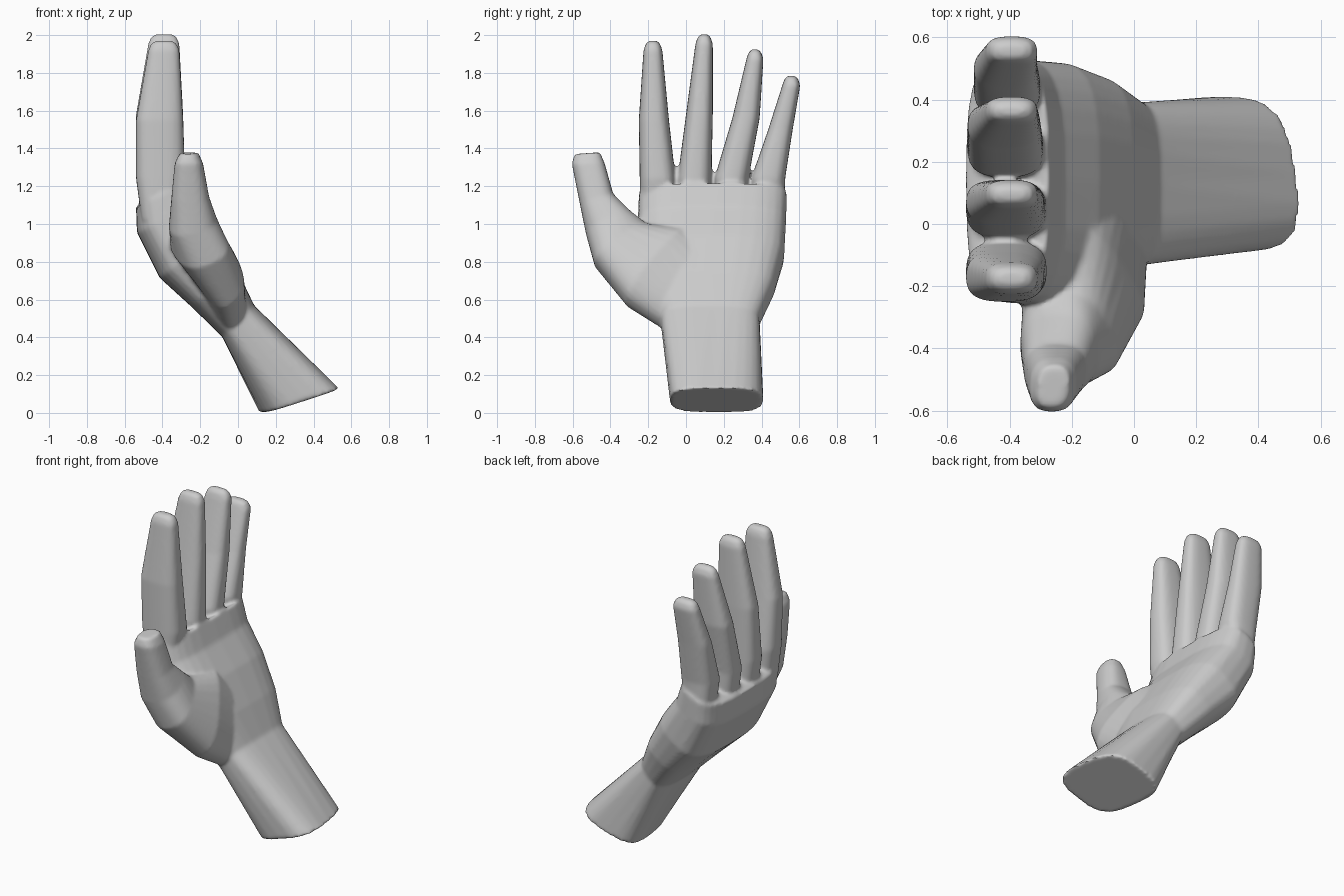
import bpy, bmesh, math
from mathutils import Vector as V

if "Cube" in bpy.data.objects:
    bpy.data.objects.remove(bpy.data.objects["Cube"])

SIDES = 28
bm = bmesh.new()


def spow(t, e):
    return math.copysign(abs(t) ** e, t)


def loft(rings, power):
    """Closed skin through rings (centre, half axis u, half axis v) of squarish ovals."""
    e = 2 / power
    loops = []
    for c, u, v in rings:
        loop = []
        for i in range(SIDES):
            a = 2 * math.pi * i / SIDES
            loop.append(bm.verts.new(c + u * spow(math.cos(a), e) + v * spow(math.sin(a), e)))
        loops.append(loop)
    faces = [bm.faces.new(loops[0]), bm.faces.new(loops[-1])]
    for a, b in zip(loops, loops[1:]):
        for i in range(SIDES):
            j = (i + 1) % SIDES
            faces.append(bm.faces.new((a[i], a[j], b[j], b[i])))
    bmesh.ops.recalc_face_normals(bm, faces=faces)


# wrist and palm: back x,z / palm-side x,z / y range / skew of the width axis
palm = [
    (0.125, 0.00, 0.525, 0.13, -0.085, 0.41, -0.035),
    (-0.085, 0.405, 0.085, 0.57, -0.135, 0.39, 0),
    (-0.25, 0.565, 0.0, 0.75, -0.23, 0.47, 0),
    (-0.415, 0.715, -0.11, 0.94, -0.26, 0.52, 0),
    (-0.535, 0.955, -0.225, 1.09, -0.255, 0.53, 0),
    (-0.54, 1.09, -0.275, 1.22, -0.25, 0.535, 0),
]
rings = []
for bx, bz, fx, fz, y0, y1, skew in palm:
    rings.append((V(((bx + fx) / 2, (y0 + y1) / 2, (bz + fz) / 2)),
                  V(((fx - bx) / 2, 0, (fz - bz) / 2)),
                  V((skew, (y1 - y0) / 2, 0))))
loft(rings, 3.2)

# fingers: y range at root, middle and tip, tip height, middle height, back x, palm-side x
fingers = [
    (-0.25, -0.05, -0.25, -0.09, -0.225, -0.125, 1.97, 1.55, -0.54, -0.28),
    (-0.05, 0.14, 0.0, 0.142, 0.05, 0.142, 2.005, 1.58, -0.54, -0.28),
    (0.145, 0.335, 0.245, 0.39, 0.32, 0.41, 1.925, 1.56, -0.535, -0.29),
    (0.34, 0.53, 0.435, 0.565, 0.51, 0.605, 1.785, 1.5, -0.515, -0.3),
]
for r0, r1, m0, m1, t0, t1, top, mid, bx, fx in fingers:
    def ring(z, y0, y1, b, f):
        return (V(((b + f) / 2, (y0 + y1) / 2, z)),
                V(((f - b) / 2, 0, 0)), V((0, (y1 - y0) / 2, 0)))
    tb, tf = -0.475, -0.31
    loft([ring(1.02, r0 + 0.01, r1 - 0.01, bx + 0.03, fx - 0.03),
          ring(1.24, r0 + 0.005, r1 - 0.005, bx, fx),
          ring(mid, m0, m1, bx, fx - 0.01),
          ring(top - 0.05, t0, t1, tb, tf),
          ring(top - 0.015, t0 + 0.012, t1 - 0.012, tb + 0.015, tf - 0.015),
          ring(top, t0 + 0.03, t1 - 0.03, tb + 0.04, tf - 0.04)], 2.8)

# thumb: outer edge point, inner edge point, half thickness in x,z
thumb = [
    ((0.0, -0.12, 0.46), (-0.15, 0.15, 0.8), 0.08, 0.07),
    ((-0.02, -0.315, 0.585), (-0.22, 0.0, 0.95), 0.10, 0.08),
    ((-0.14, -0.485, 0.79), (-0.27, -0.2, 0.98), 0.13, 0.06),
    ((-0.23, -0.53, 0.95), (-0.25, -0.29, 1.06), 0.125, 0.03),
    ((-0.255, -0.565, 1.12), (-0.25, -0.385, 1.16), 0.10, 0.0),
    ((-0.265, -0.605, 1.32), (-0.255, -0.43, 1.32), 0.075, 0.0),
    ((-0.265, -0.59, 1.37), (-0.255, -0.455, 1.38), 0.05, 0.0),
]
loft([((V(o) + V(i)) / 2, V((tx, 0, tz)), (V(i) - V(o)) / 2)
      for o, i, tx, tz in thumb], 2.6)

# fuse everything into one smooth skin
mesh = bpy.data.meshes.new("hand")
bm.to_mesh(mesh)
bm.free()
hand = bpy.data.objects.new("hand", mesh)
bpy.context.collection.objects.link(hand)
bpy.context.view_layer.objects.active = hand
hand.select_set(True)
fuse = hand.modifiers.new("fuse", 'REMESH')
fuse.mode = 'VOXEL'
fuse.voxel_size = 0.011
fuse.use_smooth_shade = True
soften = hand.modifiers.new("soften", 'SMOOTH')
soften.factor = 0.5
soften.iterations = 6
for name in ("fuse", "soften"):
    bpy.ops.object.modifier_apply(modifier=name)
bpy.ops.object.shade_smooth_by_angle(angle=math.radians(50))
